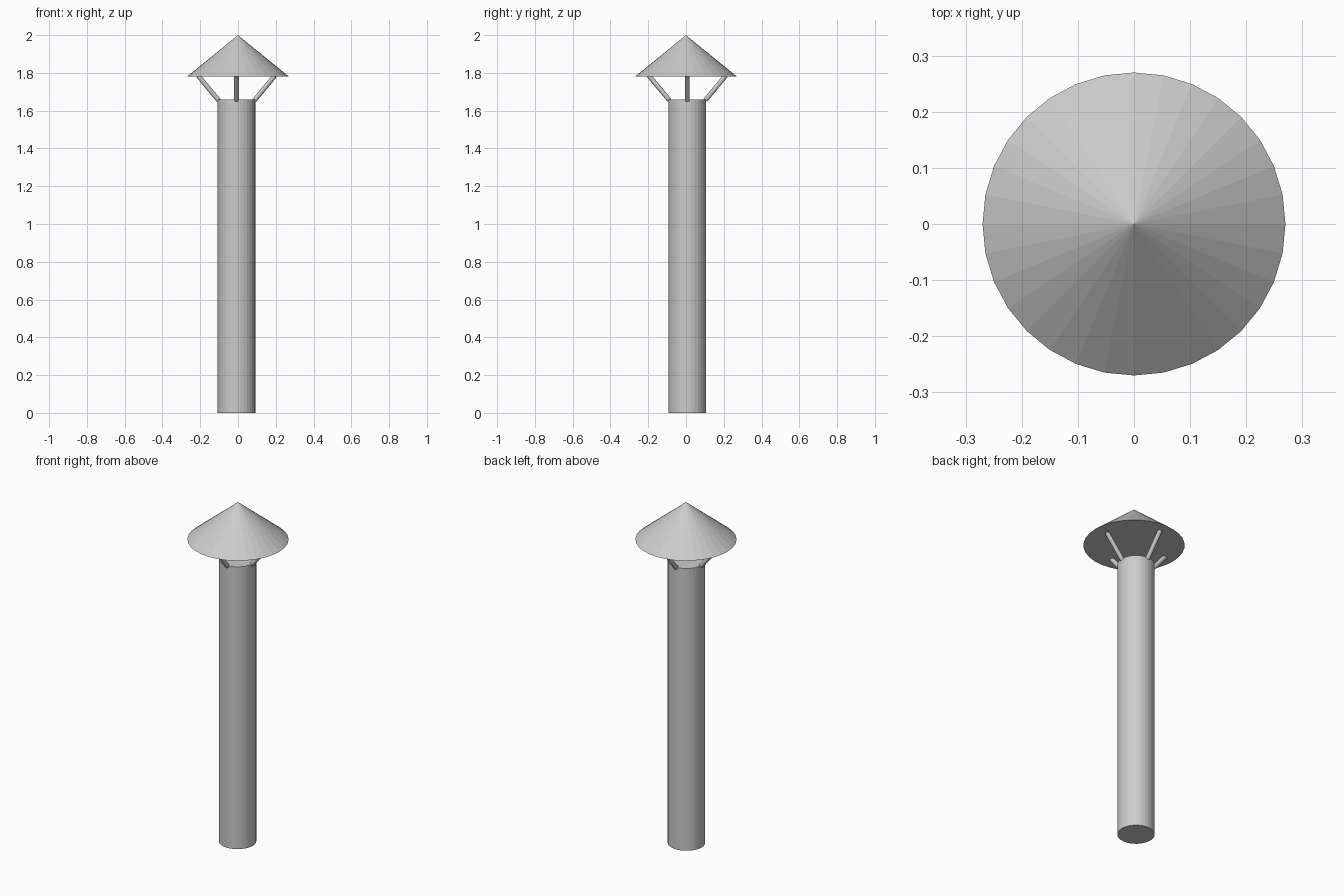
import bpy
from math import cos, sin, pi
from mathutils import Vector

if "Cube" in bpy.data.objects:
    bpy.data.objects.remove(bpy.data.objects["Cube"])

CX, CY = -0.008, 0.007  # pipe axis sits slightly off the cap axis


def cylinder_between(name, a, b, radius, sides):
    a, b = Vector(a), Vector(b)
    axis = b - a
    bpy.ops.mesh.primitive_cylinder_add(
        vertices=sides, radius=radius, depth=axis.length, location=(a + b) / 2,
        rotation=axis.to_track_quat('Z', 'Y').to_euler())
    bpy.context.object.name = name


# Pipe
cylinder_between("pipe", (CX, CY, 0), (CX, CY, 1.66), 0.1, 32)

# Conical rain cap
bpy.ops.mesh.primitive_cone_add(vertices=32, radius1=0.27, radius2=0,
                                depth=0.22, location=(0, 0, 1.89))
bpy.context.object.name = "rain_cap"

# Four slanted struts holding the cap
for i in range(4):
    dx, dy = cos(i * pi / 2), sin(i * pi / 2)
    cylinder_between(f"cap_strut_{i + 1}",
                     (CX + 0.095 * dx, CY + 0.095 * dy, 1.655),
                     (CX + 0.203 * dx, CY + 0.203 * dy, 1.785), 0.0125, 12)
